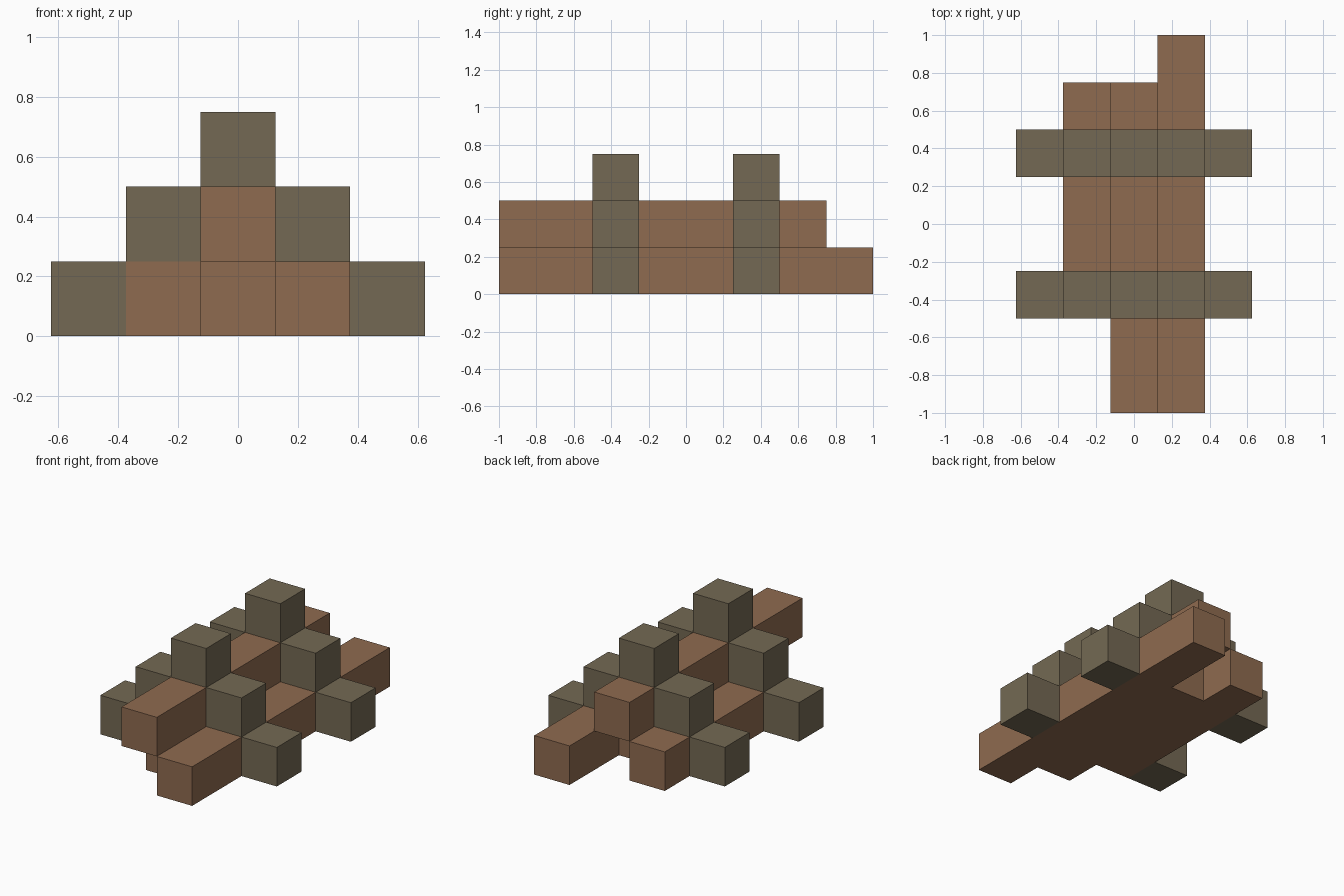
import bpy

UNIT = 0.25  # edge of one cube

default = bpy.data.objects.get("Cube")
if default:
    bpy.data.objects.remove(default, do_unlink=True)


def make_material(name, rgb):
    mat = bpy.data.materials.new(name)
    mat.use_nodes = True
    color = (*rgb, 1)
    mat.diffuse_color = color
    mat.node_tree.nodes["Principled BSDF"].inputs["Base Color"].default_value = color
    return mat


brown = make_material("warm_brown_wood", (0.275, 0.147, 0.08))
olive = make_material("olive_bark", (0.174, 0.141, 0.087))


def block(name, column, layer, y0, y1, mat):
    """One-unit-thick beam in a grid column and layer, running from y0 to y1."""
    bpy.ops.mesh.primitive_cube_add(
        size=1, location=(column * UNIT, (y0 + y1) / 2, (layer + 0.5) * UNIT))
    obj = bpy.context.object
    obj.name = name
    obj.scale = (UNIT, y1 - y0, UNIT)
    bpy.ops.object.transform_apply(location=False, rotation=False, scale=True)
    obj.data.materials.append(mat)


# Stacked logs: three on the ground, one on top
block("left_log", 1, 0, -1, 1, brown)
block("middle_log", 0, 0, -0.75, 0.5, brown)
block("right_log", -1, 0, -0.5, 0.75, brown)
block("top_log", 0, 1, -1, 0.75, brown)

# Two stepped bands of cubes that arch over the logs
for label, y in (("front", -0.5), ("back", 0.25)):
    for column in range(-2, 3):
        side = "left" if column > 0 else "right" if column < 0 else "centre"
        layer = 2 - abs(column)
        tier = ("low", "middle", "top")[layer]
        block(f"{label}_band_{side}_{tier}", column, layer, y, y + UNIT, olive)
